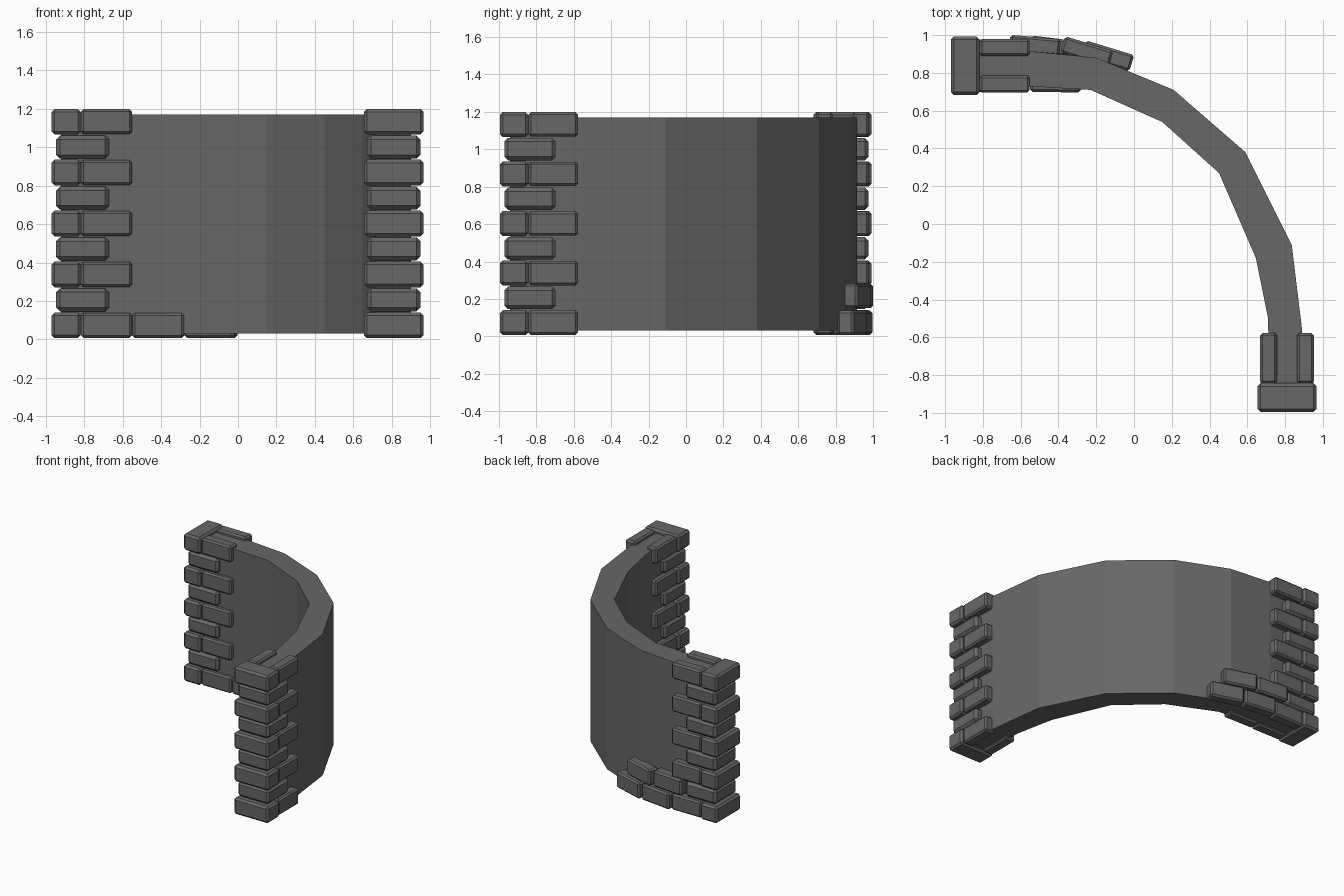
import bpy, bmesh, math
from mathutils import Matrix, Vector

if "Cube" in bpy.data.objects:
    bpy.data.objects.remove(bpy.data.objects["Cube"])

stone = bpy.data.materials.new("dark grey stone")
stone.diffuse_color = (0.135, 0.135, 0.135, 1)
stone.use_nodes = True
stone.node_tree.nodes["Principled BSDF"].inputs["Base Color"].default_value = stone.diffuse_color


def finish(bm, name):
    bmesh.ops.recalc_face_normals(bm, faces=bm.faces)
    me = bpy.data.meshes.new(name)
    bm.to_mesh(me)
    bm.free()
    me.materials.append(stone)
    ob = bpy.data.objects.new(name, me)
    bpy.context.collection.objects.link(ob)
    return ob


def brick(name, center, size, angle=0.0, bevel=0.013):
    bm = bmesh.new()
    bmesh.ops.create_cube(bm, size=1)
    bmesh.ops.scale(bm, vec=Vector(size), verts=bm.verts)
    bmesh.ops.bevel(bm, geom=bm.edges[:], offset=bevel, segments=1,
                    affect='EDGES', profile=0.5)
    bm.transform(Matrix.Translation(center) @ Matrix.Rotation(math.radians(angle), 4, 'Z'))
    return finish(bm, name)


# curved wall: faceted quarter arc extruded upward
outer = [(-0.92, 0.91), (-0.55, 0.915), (-0.20, 0.88), (0.21, 0.71),
         (0.59, 0.38), (0.835, -0.11), (0.89, -0.56), (0.90, -0.94)]
inner = [(-0.92, 0.73), (-0.57, 0.73), (-0.23, 0.71), (0.15, 0.54),
         (0.45, 0.27), (0.645, -0.18), (0.71, -0.50), (0.715, -0.94)]
bm = bmesh.new()
Z0, Z1 = 0.03, 1.17
rings = []
for (ox, oy), (ix, iy) in zip(outer, inner):
    rings.append([bm.verts.new(p) for p in
                  ((ox, oy, Z0), (ox, oy, Z1), (ix, iy, Z1), (ix, iy, Z0))])
for a, b in zip(rings, rings[1:]):
    for i in range(4):
        j = (i + 1) % 4
        bm.faces.new((a[i], a[j], b[j], b[i]))
bm.faces.new(rings[0])
bm.faces.new(rings[-1][::-1])
finish(bm, "curved_wall")

# toothed brick pillars at both ends, alternating long and short courses
PITCH = 0.1325


def pillar(name, origin, angle):
    rot = Matrix.Rotation(math.radians(angle), 3, 'Z')

    def put(part, along, side, z, size, bevel=0.013):
        p = Vector(origin) + rot @ Vector((along, side, 0))
        brick(f"{name}_{part}", (p.x, p.y, z), size, angle, bevel)

    for row in range(9):
        z = 0.073 + row * PITCH
        if row % 2 == 0:
            put("header", 0.076, 0, z, (0.152, 0.31, 0.134), 0.016)
            for s in (-1, 1):
                put("stretcher", 0.285, s * 0.097, z, (0.266, 0.09, 0.13))
        else:
            put("short_block", 0.161, 0, z, (0.275, 0.278, 0.12), 0.02)


pillar("left_pillar", (-0.97, 0.837, 0), 0)
pillar("right_pillar", (0.81, -0.995, 0), 90)

# loose bricks exposed at the foot of the wall: x, y, row, angle
for x, y, row, ang in ((-0.415, 0.743, 0, -1), (-0.415, 0.937, 0, -7),
                       (-0.14, 0.890, 0, -17), (-0.525, 0.945, 1, -5),
                       (-0.25, 0.912, 1, -17)):
    brick("foot_brick", (x, y, 0.073 + row * 0.143), (0.268, 0.09, 0.13), ang)
